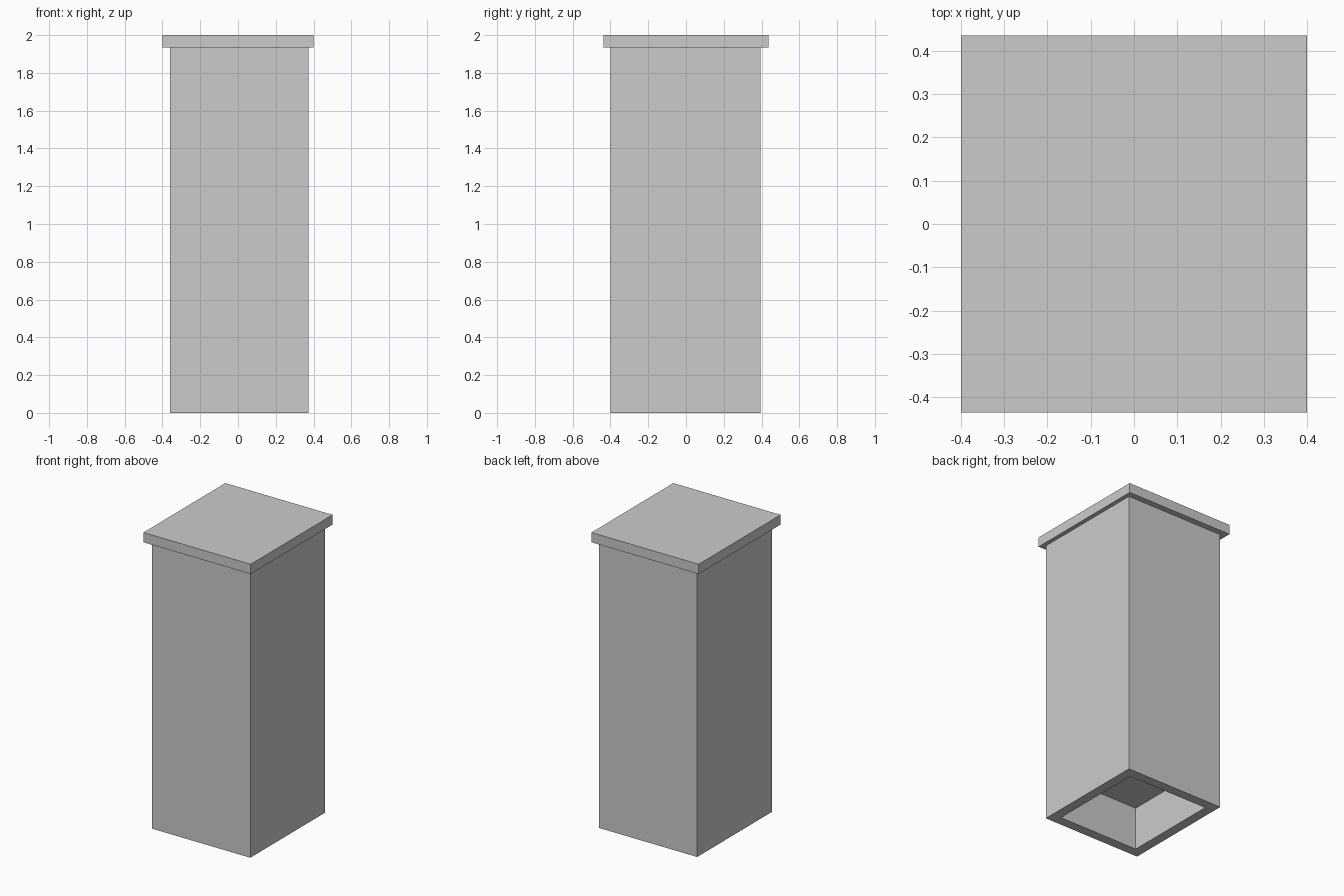
import bpy
import bmesh

if "Cube" in bpy.data.objects:
    bpy.data.objects.remove(bpy.data.objects["Cube"])


def box(name, lo, hi, wall=0.0, recess=0.0):
    """Axis-aligned box, optionally with a recess cut into its underside."""
    bm = bmesh.new()
    bmesh.ops.create_cube(bm, size=1)
    for v in bm.verts:
        v.co = [hi[i] if v.co[i] > 0 else lo[i] for i in range(3)]
    bm.normal_update()
    if recess:
        under = min(bm.faces, key=lambda f: f.calc_center_median().z)
        # rim of the opening, then a second loop pushed up as the recess
        bmesh.ops.inset_region(bm, faces=[under], thickness=wall, use_even_offset=True)
        ceiling = bmesh.ops.extrude_discrete_faces(bm, faces=[under])["faces"][0]
        bmesh.ops.translate(bm, verts=ceiling.verts, vec=(0, 0, recess))
        bmesh.ops.recalc_face_normals(bm, faces=bm.faces)
    mesh = bpy.data.meshes.new(name)
    bm.to_mesh(mesh)
    bm.free()
    obj = bpy.data.objects.new(name, mesh)
    bpy.context.collection.objects.link(obj)
    return obj


# Tall column, open underneath
box("column", (-0.36, -0.40, 0), (0.372, 0.395, 1.934), wall=0.066, recess=0.29)
# Overhanging top slab
box("top_slab", (-0.40, -0.436, 1.934), (0.40, 0.436, 2.0))
